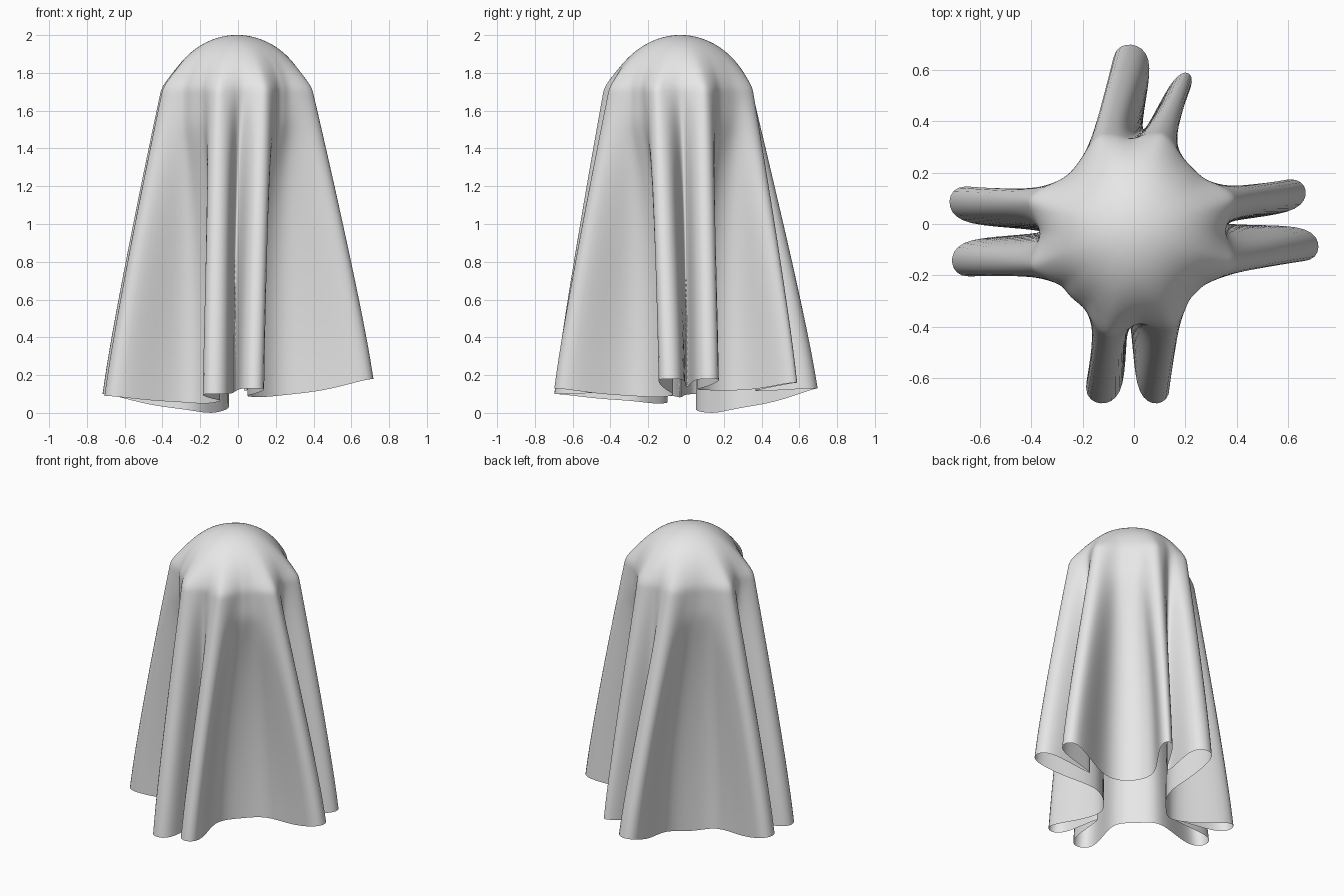
import bpy, bmesh
from math import sin, cos, radians
from mathutils import Vector

cube = bpy.data.objects.get("Cube")
if cube:
    bpy.data.objects.remove(cube, do_unlink=True)

# Hem positions of the eight fold tips (x, y, z, half width, bulge), counter-clockwise
TIPS = [(.72, -.09, .18, .08, .18), (.67, .13, .18, .075, .18),
        (.21, .59, .16, .045, .11), (-.01, .7, .13, .088, .11),
        (-.72, .09, .1, .085, .18), (-.71, -.15, .09, .085, .18),
        (-.13, -.7, .1, .085, .16), (.09, -.7, .13, .075, .16)]
# Narrow gap inside each pair of folds, and the broad valley after each pair
GAPS = [(.3, 0, .13), (.02, .32, .11), (-.3, -.03, .08), (-.02, -.32, .11)]
VALLEYS = [(.11, .11, .12), (-.14, .14, -.01), (-.17, -.16, .045), (.12, -.14, .08)]
AXES = [0, 91, 181, 274]
VALLEY_BULGE = [.03, .01, .07, .04]
DOME_CENTRE = Vector((-.005, -.03, 1.62))
SHOULDER = radians(74)                  # where the dome ends and the drape starts


def fold(i):
    """Columns of one fold from its outer corner to its inner side:
    dome angle, dome bulge, hem point, inward ease, delay below the dome."""
    pair, first = i // 2, i % 2 == 0
    tip, (width, bulge) = Vector(TIPS[i][:3]), TIPS[i][3:]
    gap = Vector(GAPS[pair])
    valley = Vector(VALLEYS[pair - 1 if first else pair])
    out = tip - (gap + valley) / 2
    out.z = 0
    out.normalize()
    side = Vector((out.y, -out.x, 0)) * (width if first else -width)
    outer, inner = tip - out * .035 + side, tip - out * .035 - side
    corner = valley.lerp(gap, .7)
    corner.z = valley.z * .7 + gap.z * .3
    middle = corner.lerp(outer, .5)
    middle.z = corner.z * .75 + outer.z * .25
    sign = -1 if first else 1
    spec = [(37, .03, corner, 2.1, .11), (31, bulge * .45, middle, 1.5, .05),
            (25, bulge * .75, outer, 1.15, 0), (18, bulge, tip + out * .013, 1.1, 0),
            (12, bulge * .4, inner, 1.15, 0), (7, 0, inner.lerp(gap, .5), 1.5, 0)]
    return [(radians(AXES[pair] + sign * a), b, h, e, d) for a, b, h, e, d in spec]


def sheet_columns():
    columns = []
    for pair in range(4):
        columns += fold(2 * pair)
        columns.append((radians(AXES[pair]), -.06, Vector(GAPS[pair]), 2.6, 0))
        columns += reversed(fold(2 * pair + 1))
        columns.append((radians(90 * pair + 46), VALLEY_BULGE[pair],
                        Vector(VALLEYS[pair]), 2.6, .13))
    return columns


def dome_point(angle, bulge, phi):
    q = phi / SHOULDER
    swell = 1 + .07 * cos(4 * angle) * q ** 1.5 + bulge * q ** 4
    r = .368 * sin(phi) * swell
    return DOME_CENTRE + Vector((r * cos(angle), r * sin(angle), .382 * cos(phi)))


def drape_point(column, s):
    angle, bulge, hem, ease, delay = column
    start = dome_point(angle, bulge, SHOULDER)
    t = max(0, s - delay) / (1 - delay)
    p = start.lerp(hem, 1 - (1 - t) ** ease)
    p.z = start.z + (hem.z - start.z) * s
    return p


# Draped sheet: dome rows followed by hanging rows
columns = sheet_columns()
bm = bmesh.new()
rows = []
for k in range(1, 9):
    rows.append([bm.verts.new(dome_point(c[0], c[1], SHOULDER * k / 8)) for c in columns])
for k in range(1, 17):
    s = (k / 16) ** 1.3
    rows.append([bm.verts.new(drape_point(c, s)) for c in columns])
pole = bm.verts.new(DOME_CENTRE + Vector((0, 0, .382)))
n = len(columns)
for j in range(n):
    bm.faces.new((pole, rows[0][j], rows[0][(j + 1) % n]))
for upper, lower in zip(rows, rows[1:]):
    for j in range(n):
        m = (j + 1) % n
        bm.faces.new((upper[j], lower[j], lower[m], upper[m]))
for f in bm.faces:
    f.smooth = True
mesh = bpy.data.meshes.new("draped_sheet")
bm.to_mesh(mesh)
bm.free()

sheet = bpy.data.objects.new("draped_sheet", mesh)
bpy.context.collection.objects.link(sheet)
subsurf = sheet.modifiers.new("smooth_cloth", 'SUBSURF')
subsurf.levels = subsurf.render_levels = 2

# Plain cloth material
cloth = bpy.data.materials.new("light_grey_cloth")
cloth.use_nodes = True
colour = (.8, .8, .8, 1)
cloth.diffuse_color = colour
cloth.node_tree.nodes["Principled BSDF"].inputs["Base Color"].default_value = colour
mesh.materials.append(cloth)
